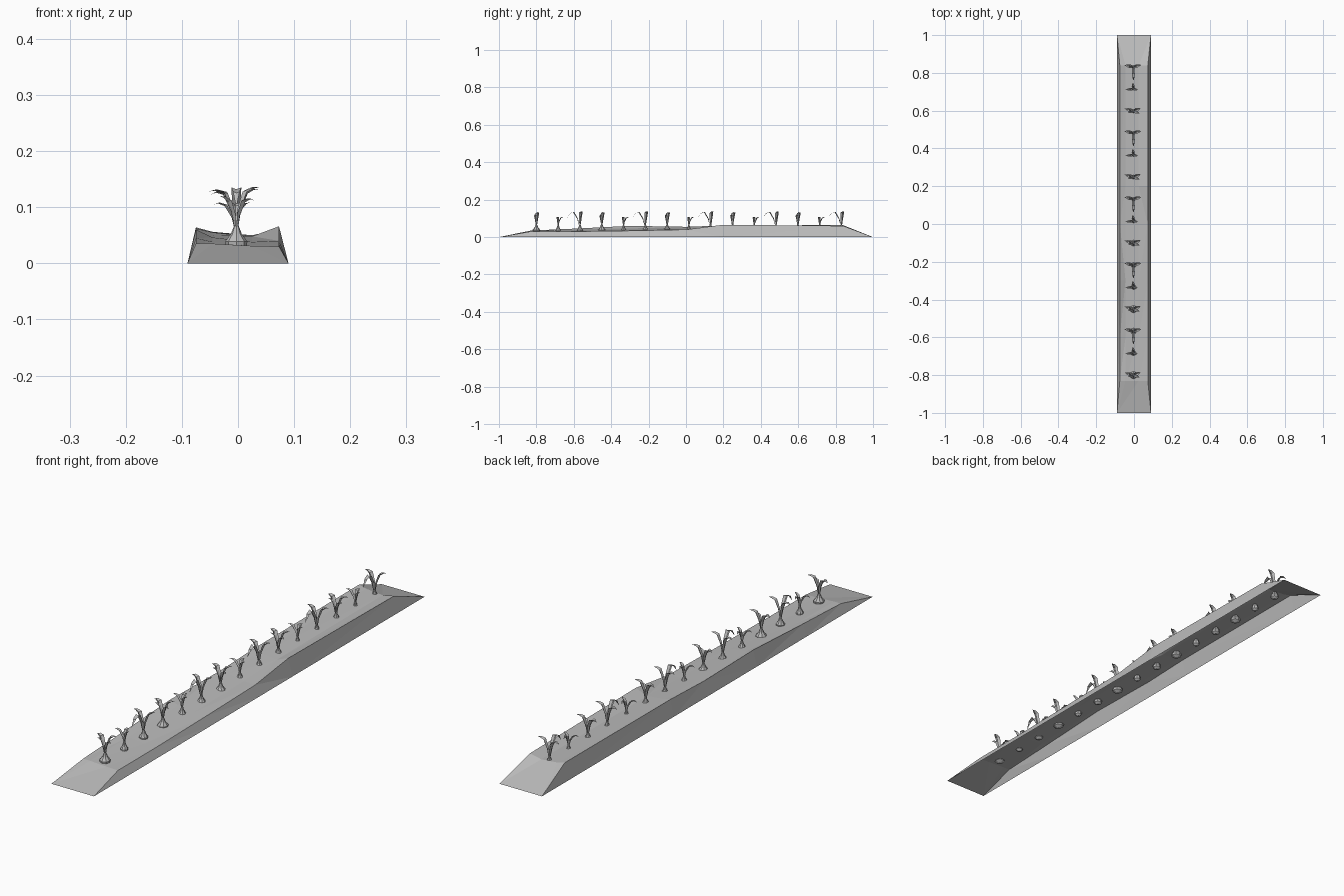
import bpy, bmesh, math
from mathutils import Vector

cube = bpy.data.objects.get("Cube")
if cube:
    bpy.data.objects.remove(cube, do_unlink=True)

grey = bpy.data.materials.new("plain_grey")
grey.use_nodes = True
colour = (0.5, 0.5, 0.5, 1)
grey.diffuse_color = colour
grey.node_tree.nodes["Principled BSDF"].inputs["Base Color"].default_value = colour


def finish(bm, name):
    mesh = bpy.data.meshes.new(name)
    bm.to_mesh(mesh)
    bm.free()
    mesh.materials.append(grey)
    return mesh


def place(mesh, name, location=(0, 0, 0)):
    obj = bpy.data.objects.new(name, mesh)
    obj.location = location
    bpy.context.collection.objects.link(obj)
    return obj


def bridge(bm, rows, closed=False):
    for a, b in zip(rows, rows[1:]):
        n = len(a)
        for i in range(n if closed else n - 1):
            j = (i + 1) % n
            bm.faces.new((a[i], a[j], b[j], b[i]))


# Soil bed: open-bottomed ridge with uneven rims and a shallow furrow
def soil_bed():
    bm = bmesh.new()
    # y, left rim, furrow left, furrow right, right rim heights
    stations = [
        (-0.83, 0.035, 0.035, 0.031, 0.030),
        (-0.60, 0.045, 0.038, 0.032, 0.030),
        (-0.30, 0.060, 0.046, 0.038, 0.034),
        (0.00, 0.055, 0.050, 0.042, 0.040),
        (0.20, 0.062, 0.055, 0.048, 0.066),
        (0.84, 0.064, 0.056, 0.050, 0.060),
    ]
    across = (-0.075, -0.045, 0.025, 0.073)
    rows = []
    for y, *heights in stations:
        row = [bm.verts.new((x, y, z)) for x, z in zip(across, heights)]
        left = bm.verts.new((-0.09, y, 0))
        right = bm.verts.new((0.09, y, 0))
        rows.append([left] + row + [right])
    bridge(bm, rows)
    # Sloping ends
    for row, y in ((rows[0], -1), (rows[-1], 1)):
        a = bm.verts.new((-0.09, y, 0))
        b = bm.verts.new((0.09, y, 0))
        bm.faces.new((a, row[1], row[0]))
        bm.faces.new((b, row[5], row[4]))
        bm.faces.new((a, row[2], row[1]))
        bm.faces.new((a, b, row[3], row[2]))
        bm.faces.new((b, row[4], row[3]))
    bmesh.ops.recalc_face_normals(bm, faces=bm.faces)
    top = max(bm.faces, key=lambda f: abs(f.normal.z))
    if top.normal.z < 0:
        bmesh.ops.reverse_faces(bm, faces=bm.faces)
    bmesh.ops.triangulate(bm, faces=[f for f in bm.faces if len(f.verts) > 3])
    return finish(bm, "soil_bed")


# Bulb: lathed teardrop
def add_bulb(bm, size, sides=8):
    profile = [(0.006, 0.024), (0.017, 0.031), (0.018, 0.039),
               (0.009, 0.052), (0.004, 0.066)]
    rings = []
    for r, z in profile:
        turn = [math.tau * i / sides for i in range(sides)]
        rings.append([bm.verts.new((r * size * math.cos(t), r * size * math.sin(t), z))
                      for t in turn])
    bridge(bm, rings, closed=True)
    bm.faces.new(rings[0][::-1])
    bm.faces.new(rings[-1])


# Leaf: creased blade following a curved path outwards
def add_leaf(bm, degrees, reach, peak, tip, width):
    t = math.radians(degrees)
    out = Vector((math.cos(t), math.sin(t), 0))
    side = Vector((-out.y, out.x, 0))
    path = [(0.04, 0.055, 0.2), (0.2, 0.055 + (peak - 0.055) * 0.5, 0.75),
            (0.5, peak - 0.006, 1), (0.78, (peak * 2 + tip) / 3, 0.65)]
    rows = []
    for r, z, w in path:
        centre = out * reach * r + Vector((0, 0, z))
        edge = side * width * w / 2
        fold = (Vector((0, 0, 0.4)) - out * 0.6) * width * w * 0.45
        rows.append([bm.verts.new(p) for p in
                     (centre - edge + fold, centre, centre + edge + fold)])
    bridge(bm, rows)
    end = bm.verts.new(out * reach + Vector((0, 0, tip)))
    a, b, c = rows[-1]
    bm.faces.new((a, b, end))
    bm.faces.new((b, c, end))


def plant(name, size, leaves):
    bm = bmesh.new()
    add_bulb(bm, size)
    for leaf in leaves:
        add_leaf(bm, *leaf)
    return finish(bm, name)


place(soil_bed(), "soil_bed")

# Three kinds of seedling, repeated along the furrow
kinds = [
    plant("broad_seedling", 1.1, [(165, 0.048, 0.128, 0.122, 0.020),
                                  (195, 0.030, 0.115, 0.120, 0.016),
                                  (20, 0.042, 0.130, 0.132, 0.020),
                                  (-20, 0.034, 0.115, 0.112, 0.016)]),
    plant("small_seedling", 0.75, [(95, 0.034, 0.108, 0.100, 0.016),
                                   (185, 0.042, 0.108, 0.104, 0.014),
                                   (-10, 0.024, 0.105, 0.108, 0.014)]),
    plant("arching_seedling", 0.9, [(168, 0.050, 0.130, 0.128, 0.019),
                                    (15, 0.043, 0.132, 0.136, 0.019),
                                    (270, 0.072, 0.138, 0.100, 0.018)]),
]
for i in range(15):
    mesh = kinds[i % 3]
    place(mesh, f"{mesh.name}_{i + 1}", (-0.003, -0.80 + i * 0.1165, 0))
